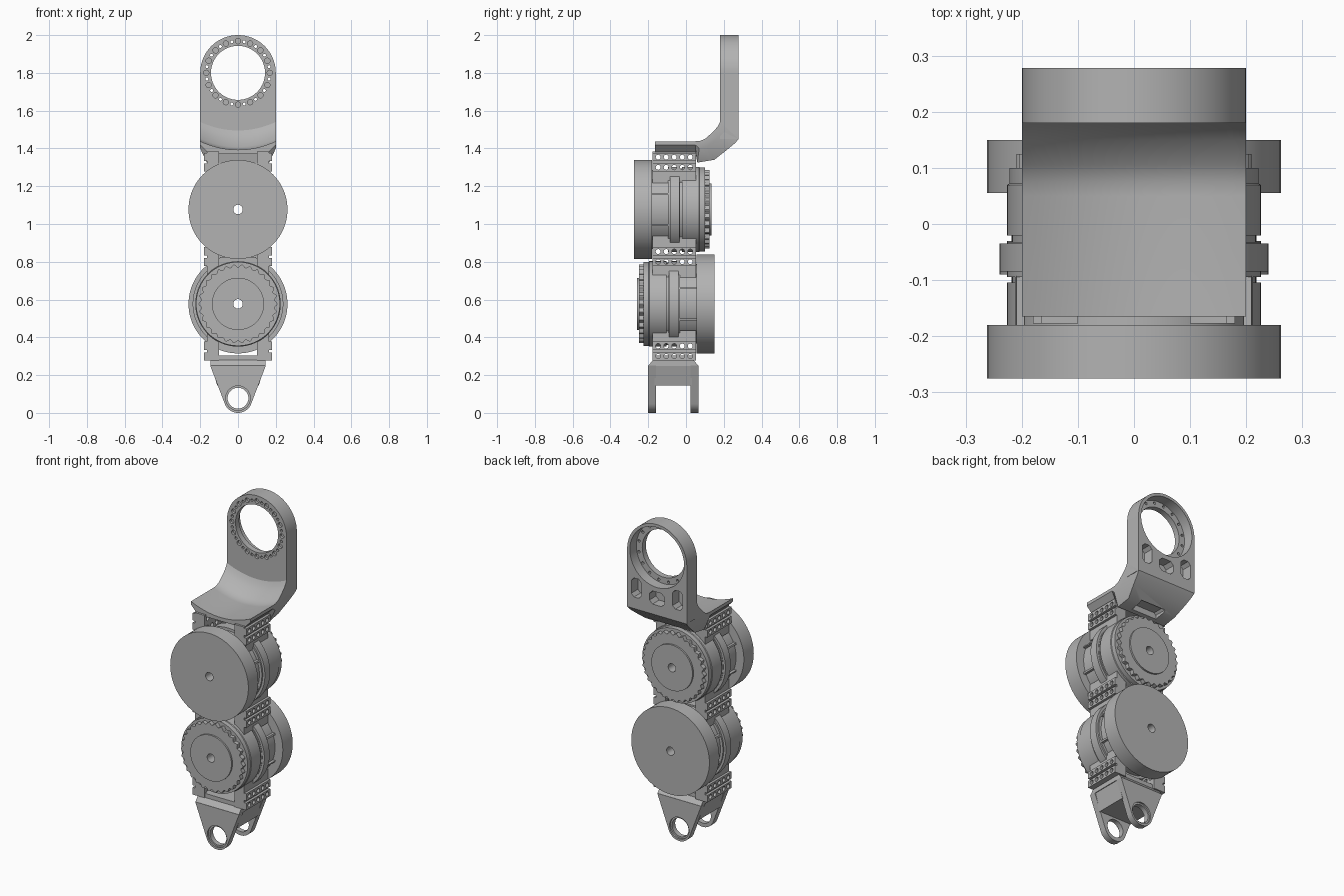
import bpy, bmesh, math
from mathutils import Matrix

cube = bpy.data.objects.get("Cube")
if cube:
    bpy.data.objects.remove(cube, do_unlink=True)

grey = bpy.data.materials.new("machined grey")
grey.use_nodes = True
grey.diffuse_color = (0.45, 0.45, 0.45, 1)
grey.node_tree.nodes["Principled BSDF"].inputs["Base Color"].default_value = (0.45, 0.45, 0.45, 1)

MID = -0.0625          # depth centre of the arm joints
parts = []


def finish(name, bm):
    bmesh.ops.recalc_face_normals(bm, faces=bm.faces)
    mesh = bpy.data.meshes.new(name)
    bm.to_mesh(mesh)
    bm.free()
    mesh.materials.append(grey)
    obj = bpy.data.objects.new(name, mesh)
    bpy.context.collection.objects.link(obj)
    parts.append(obj)
    return obj


def loft(bm, rings, closed=False):
    """Skin between rings of points, capping the ends unless closed."""
    vs = [[bm.verts.new(p) for p in ring] for ring in rings]
    n = len(vs[0])
    pairs = list(zip(vs, vs[1:])) + ([(vs[-1], vs[0])] if closed else [])
    for a, b in pairs:
        for i in range(n):
            j = (i + 1) % n
            bm.faces.new((a[i], a[j], b[j], b[i]))
    if not closed:
        bm.faces.new(vs[0])
        bm.faces.new(vs[-1])


def prism(name, polys, lo, hi, axis="y"):
    """Extrude one or more flat outlines along an axis."""
    bm = bmesh.new()
    for poly in polys:
        loft(bm, [[(u, t, v) if axis == "y" else (t, u, v) for u, v in poly] for t in (lo, hi)])
    return finish(name, bm)


def lathe(name, profile, steps=96):
    """Spin a closed (radius, depth) outline around the y axis."""
    bm = bmesh.new()
    rings = []
    for i in range(steps):
        a = math.tau * i / steps
        rings.append([(r * math.cos(a), y, r * math.sin(a)) for r, y in profile])
    loft(bm, rings, closed=True)
    return finish(name, bm)


def arc(u, v, r, a0=0, a1=360, n=24):
    full = a1 - a0 == 360
    angles = [math.radians(a0 + (a1 - a0) * i / (n if full else n - 1)) for i in range(n)]
    return [(u + r * math.cos(a), v + r * math.sin(a)) for a in angles]


def rect(u0, u1, v0, v1, c=0):
    """Rectangle with optional chamfered corners."""
    if not c:
        return [(u0, v0), (u1, v0), (u1, v1), (u0, v1)]
    return [(u0 + c, v0), (u1 - c, v0), (u1, v0 + c), (u1, v1 - c),
            (u1 - c, v1), (u0 + c, v1), (u0, v1 - c), (u0, v0 + c)]


def mirror(poly):
    return [(-u, v) for u, v in reversed(poly)]


def cut(obj, *cutters):
    for c in cutters:
        mod = obj.modifiers.new("cut", "BOOLEAN")
        mod.object, mod.operation, mod.solver = c, "DIFFERENCE", "EXACT"
    bpy.context.view_layer.update()
    dg = bpy.context.evaluated_depsgraph_get()
    mesh = bpy.data.meshes.new_from_object(obj.evaluated_get(dg))
    obj.modifiers.clear()
    obj.data = mesh
    for c in cutters:
        parts.remove(c)
        bpy.data.objects.remove(c, do_unlink=True)


# Rotary joints: the lower one is the upper one turned about
def rotary_joint(label, z, turn):
    bore = 0.025
    first = len(parts)
    lathe(label + "_drum_cap", [(bore, -0.2125), (0.262, -0.2125), (0.262, -0.1175), (bore, -0.1175)])
    lathe(label + "_housing", [
        (bore, -0.12), (0.21, -0.12), (0.21, -0.032), (0.226, -0.032), (0.226, 0.03), (0.218, 0.03),
        (0.218, 0.042), (0.226, 0.042), (0.226, 0.132), (0.222, 0.135), (0.222, 0.1625), (bore, 0.1625)])
    lathe(label + "_hub_plate", [(bore, 0.16), (0.138, 0.16), (0.138, 0.1975), (bore, 0.1975)])
    # scalloped output wheel
    teeth, steps = 30, 240
    wheel = bmesh.new()
    rings = []
    for i in range(steps):
        a = math.tau * i / steps
        r = 0.202 + 0.007 * math.cos(teeth * a)
        rings.append([(q * math.cos(a), y, q * math.sin(a))
                      for q, y in ((0.13, 0.16), (r, 0.16), (r, 0.1875), (0.13, 0.1875))])
    loft(wheel, rings, closed=True)
    finish(label + "_scalloped_wheel", wheel)
    # side bands and ribs
    band = arc(0, 0, 0.24, -50, 50) + arc(0, 0, 0.22, 50, -50)
    prism(label + "_side_bands", [band, mirror(band)], -0.0225, 0.0275)
    rib = [(0.195, 0.078), (0.212, 0.078), (0.209, 0.088), (0.195, 0.088)]
    ribs = [rib, [(u, -v) for u, v in reversed(rib)]]
    prism(label + "_ribs", ribs + [mirror(p) for p in ribs], -0.12, -0.03)
    for obj in parts[first:]:
        obj.data.transform(Matrix.Translation((0, MID, z)) @ Matrix.Rotation(turn, 4, "Z"))


rotary_joint("upper", 1.077, 0)
rotary_joint("lower", 0.577, math.pi)


# Drilled clamp brackets between the joints
def bracket(name, z, down, up):
    side = [(0.1, -down), (0.165, -down), (0.165, -0.05), (0.18, -0.05), (0.18, -0.007),
            (0.165, -0.007), (0.165, 0.007), (0.18, 0.007), (0.18, 0.05), (0.165, 0.05),
            (0.165, up), (0.1, up)]
    side = [(u, v + z) for u, v in side]
    obj = prism(name, [side, mirror(side)], MID - 0.115, MID + 0.115)
    holes = [arc(MID + k * 0.0425, z + row, 0.013, n=16) for k in range(-2, 3) for row in (-0.027, 0.027)]
    cut(obj, prism("drills", holes, -0.3, 0.3, "x"))


bracket("top_bracket", 1.327, 0.11, 0.057)
bracket("middle_bracket", 0.827, 0.11, 0.11)
bracket("bottom_bracket", 0.327, 0.05, 0.11)
prism("middle_bridge", [rect(-0.11, 0.11, 0.822, 0.832)], MID - 0.1, MID + 0.1)
prism("top_bridge", [rect(-0.165, 0.165, 1.37, 1.39)], MID - 0.1, MID + 0.115)

# Fork at the foot
C = MID - 0.005
lug = [(0.147, 0.25)] + [(-0.147, 0.25)] + arc(0, 0.075, 0.075, 200, 340)
for label, s in (("front", -1), ("back", 1)):
    lo, hi = sorted((C + s * 0.0925, C + s * 0.1325))
    prong = prism(label + "_fork_prong", [lug], lo, hi)
    face = C + s * 0.1325
    cut(prong, prism("bore", [arc(0, 0.078, 0.055, n=48)], -0.4, 0.4),
        prism("counterbore", [arc(0, 0.078, 0.065, n=48)], face - 0.01, face + 0.01))
shoulder = [(C + u, v) for u, v in ((-0.1325, 0.249), (-0.108, 0.28), (-0.108, 0.305),
                                    (0.108, 0.305), (0.108, 0.28), (0.1325, 0.249))]
prism("fork_shoulder", [shoulder], -0.146, 0.146, "x")
prism("fork_web", [[(-0.11, 0.145), (0.11, 0.145), (0.145, 0.26), (-0.145, 0.26)]], C - 0.1, C + 0.1)

# Curved elbow: dished upper face, tapered underside
stations = [  # inner y, z, outer y, z, outer half width
    (-0.165, 1.438, -0.165, 1.382, 0.165), (0.05, 1.438, 0.05, 1.382, 0.165),
    (0.075, 1.44, 0.06, 1.325, 0.165), (0.105, 1.453, 0.15, 1.34, 0.165),
    (0.15, 1.495, 0.22, 1.395, 0.185), (0.168, 1.517, 0.262, 1.43, 0.195),
    (0.18, 1.54, 0.278, 1.45, 0.2)]
elbow = bmesh.new()
rings = []
for yi, zi, yo, zo, w in stations:
    xs = [-0.2 + 0.4 * i / 16 for i in range(17)]
    ring = [(x, yi, zi - 0.045 * (1 - (x / 0.2) ** 2)) for x in xs]
    my, mz = yi + (yo - yi) * 0.35, zi + (zo - zi) * 0.35
    rings.append(ring + [(0.2, my, mz), (w, yo, zo), (-w, yo, zo), (-0.2, my, mz)])
loft(elbow, rings)
elbow = finish("elbow", elbow)
cut(elbow, prism("underside_pocket", [rect(-0.085, 0.085, 1.28, 1.365, 0.012)], 0.085, 0.165))

# Upright ring plate
plate = prism("ring_plate", [arc(0, 1.8, 0.2, 0, 180, 49) + [(-0.2, 1.45), (0.2, 1.45)]], 0.18, 0.278)
spots = [arc(0, 1.8, 0.168, n=32)[i] for i in range(32)]
pocket = rect(0.105, 0.172, 1.52, 1.635, 0.018)
cut(plate,
    prism("seat", [arc(0, 1.8, 0.182, n=96)], 0.215, 0.4),
    prism("opening", [arc(0, 1.8, 0.143, n=96)], 0.1, 0.4),
    prism("blind_holes", [arc(x, z, 0.014, n=16) for x, z in spots[::2]], 0.1, 0.195),
    prism("through_holes", [arc(x, z, 0.008, n=12) for x, z in spots[1::2]], 0.1, 0.4),
    prism("back_pockets", [pocket, mirror(pocket), rect(-0.05, 0.05, 1.51, 1.59, 0.02)], 0.215, 0.4))

# Smooth round surfaces while keeping edges crisp
bpy.ops.object.select_all(action="DESELECT")
for obj in parts:
    obj.select_set(True)
bpy.context.view_layer.objects.active = parts[0]
bpy.ops.object.shade_smooth_by_angle(angle=math.radians(30))
